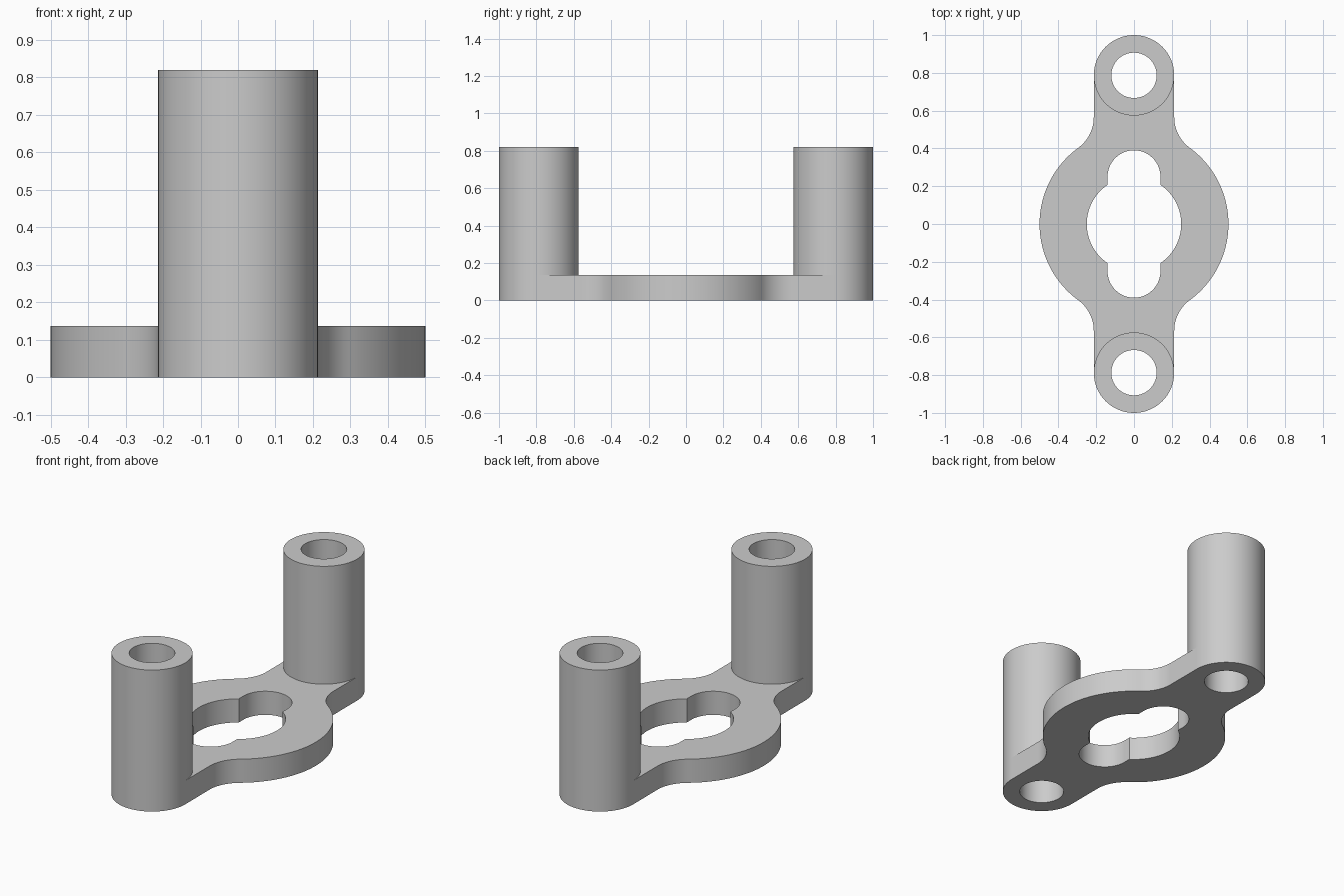
import bpy, bmesh, math
from math import pi

cube = bpy.data.objects.get("Cube")
if cube:
    bpy.data.objects.remove(cube, do_unlink=True)

PLATE_H, POST_H = 0.137, 0.82
RING_R, BORE_R, LOBE_R, LOBE_Y = 0.5, 0.25, 0.14, 0.25
POST_R, HOLE_R, FILLET = 0.213, 0.12, 0.2
POST_Y = 1 - POST_R


def arc(cx, cy, r, a0, a1, n):
    """Points along an arc, both ends included."""
    return [(cx + r * math.cos(a0 + (a1 - a0) * i / n),
             cy + r * math.sin(a0 + (a1 - a0) * i / n)) for i in range(n + 1)]


def four_way(quarter):
    """Mirror a +x +y quarter path into a closed outline."""
    half = quarter + [(-x, y) for x, y in reversed(quarter)]
    return half + [(-x, -y) for x, y in half]


def fill(bm, loops):
    """Fill the area between closed loops."""
    edges = []
    for pts in loops:
        clean = [p for i, p in enumerate(pts) if math.dist(p, pts[i - 1]) > 1e-5]
        vs = [bm.verts.new((x, y, 0)) for x, y in clean]
        edges += [bm.edges.new((vs[i - 1], vs[i])) for i in range(len(vs))]
    bmesh.ops.triangle_fill(bm, use_beauty=True, edges=edges, normal=(0, 0, 1))


def raise_faces(bm, faces, height):
    geom = bmesh.ops.extrude_face_region(bm, geom=faces)["geom"]
    verts = [g for g in geom if isinstance(g, bmesh.types.BMVert)]
    bmesh.ops.translate(bm, verts=verts, vec=(0, 0, height))


# Plate outline: ring, blending fillet, then the edge shared with the post
fx = POST_R + FILLET
fy = math.sqrt((RING_R + FILLET) ** 2 - fx ** 2)
a = math.atan2(fy, fx)
outer = (arc(0, 0, RING_R, 0, a, 24) + arc(fx, fy, FILLET, a + pi, pi, 12)
         + arc(0, POST_Y, POST_R, 0, -pi / 2, 16))

# Central bore with a rounded lobe at each end
b = math.acos(LOBE_R / BORE_R)
inner = arc(0, 0, BORE_R, 0, b, 16) + arc(0, LOBE_Y, LOBE_R, 0, pi / 2, 16)

bm = bmesh.new()
fill(bm, [four_way(outer), four_way(inner)])

# Post footprints, joined to the plate
for y in (-POST_Y, POST_Y):
    fill(bm, [arc(0, y, r, 0, 2 * pi, 64)[:-1] for r in (POST_R, HOLE_R)])
bmesh.ops.remove_doubles(bm, verts=bm.verts[:], dist=1e-4)

# Raise the whole plate, then the two posts
raise_faces(bm, bm.faces[:], PLATE_H)
bm.normal_update()


def on_post(face):
    return all(v.co.z > PLATE_H - 1e-4
               and math.hypot(v.co.x, abs(v.co.y) - POST_Y) < POST_R + 1e-4
               for v in face.verts)


raise_faces(bm, [f for f in bm.faces if on_post(f)], POST_H - PLATE_H)
bmesh.ops.recalc_face_normals(bm, faces=bm.faces[:])

mesh = bpy.data.meshes.new("bracket_with_posts")
bm.to_mesh(mesh)
bm.free()
bracket = bpy.data.objects.new("bracket_with_posts", mesh)
bpy.context.collection.objects.link(bracket)

# Plain grey finish
grey = bpy.data.materials.new("light_grey")
grey.use_nodes = True
color = (0.6, 0.6, 0.6, 1)
grey.diffuse_color = color
grey.node_tree.nodes["Principled BSDF"].inputs["Base Color"].default_value = color
mesh.materials.append(grey)

bpy.ops.object.select_all(action="DESELECT")
bracket.select_set(True)
bpy.context.view_layer.objects.active = bracket
bpy.ops.object.shade_smooth_by_angle(angle=math.radians(30))
